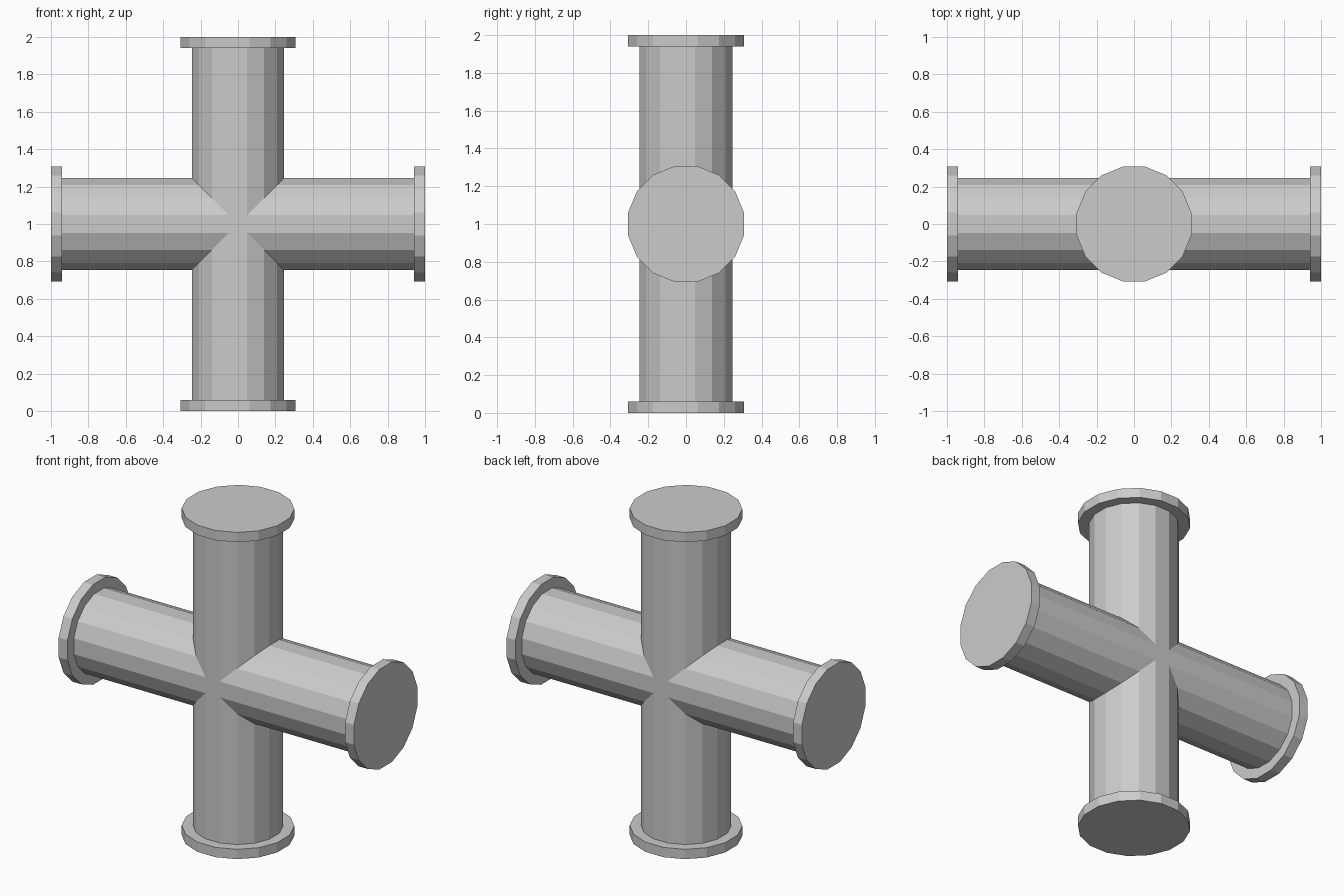
import bpy, bmesh, math
from mathutils import Matrix, Vector

if "Cube" in bpy.data.objects:
    bpy.data.objects.remove(bpy.data.objects["Cube"], do_unlink=True)

SIDES = 16
PIPE_R, FLANGE_R, FLANGE_T = 0.25, 0.3125, 0.06

grey = bpy.data.materials.new("plain grey")
grey.use_nodes = True
colour = (0.6, 0.6, 0.6, 1)
grey.diffuse_color = colour
grey.node_tree.nodes["Principled BSDF"].inputs["Base Color"].default_value = colour


def ring(bm, radius, z):
    # a flat side faces each axis
    step = 2 * math.pi / SIDES
    return [bm.verts.new((radius * math.cos((i + 0.5) * step),
                          radius * math.sin((i + 0.5) * step), z)) for i in range(SIDES)]


def add_arm(bm):
    # pipe, stepped flange and closed end
    profile = [(PIPE_R, -0.5), (PIPE_R, 1 - FLANGE_T), (FLANGE_R, 1 - FLANGE_T), (FLANGE_R, 1)]
    rings = [ring(bm, r, z) for r, z in profile]
    for low, high in zip(rings, rings[1:]):
        for i in range(SIDES):
            j = (i + 1) % SIDES
            bm.faces.new((low[i], low[j], high[j], high[i]))
    bm.faces.new(rings[-1])
    # mitre the inner end to a wedge
    for side in (-1, 1):
        bmesh.ops.bisect_plane(bm, geom=bm.verts[:] + bm.edges[:] + bm.faces[:],
                               plane_co=(0, 0, 0), plane_no=Vector((side, 0, -1)).normalized(),
                               clear_outer=True)


# four mitred arms joined into one cross
bm = bmesh.new()
add_arm(bm)
arm = bm.verts[:] + bm.edges[:] + bm.faces[:]
for quarter in range(1, 4):
    copy = bmesh.ops.duplicate(bm, geom=arm)["geom"]
    verts = [g for g in copy if isinstance(g, bmesh.types.BMVert)]
    bmesh.ops.rotate(bm, verts=verts, cent=(0, 0, 0),
                     matrix=Matrix.Rotation(quarter * math.pi / 2, 3, "Y"))
bmesh.ops.remove_doubles(bm, verts=bm.verts[:], dist=0.0005)
bmesh.ops.recalc_face_normals(bm, faces=bm.faces[:])
bmesh.ops.translate(bm, verts=bm.verts[:], vec=(0, 0, 1))

mesh = bpy.data.meshes.new("pipe_cross")
bm.to_mesh(mesh)
bm.free()
mesh.materials.append(grey)
bpy.context.collection.objects.link(bpy.data.objects.new("pipe_cross", mesh))
